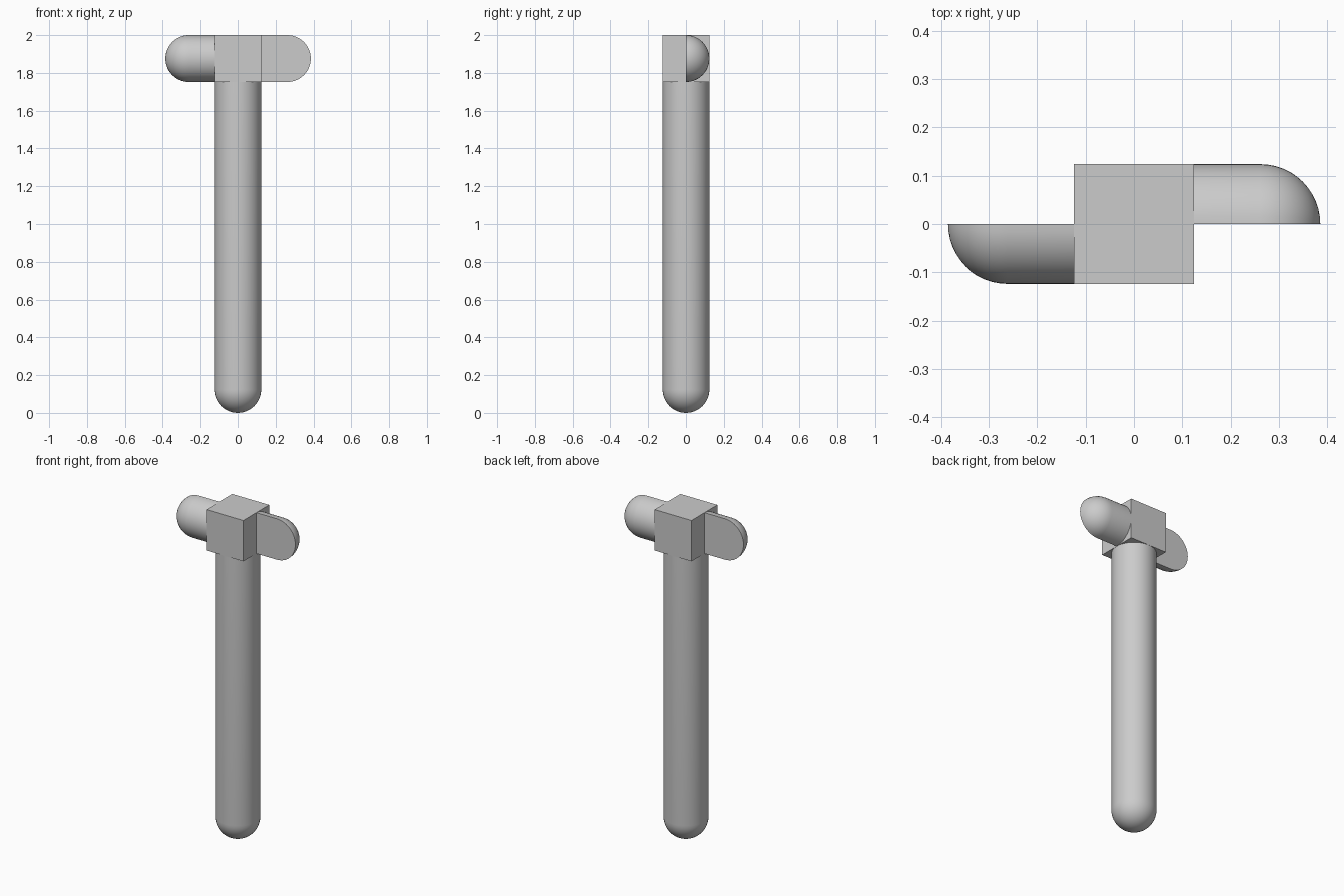
import bpy, bmesh, math
from mathutils import Matrix, Vector

if "Cube" in bpy.data.objects:
    bpy.data.objects.remove(bpy.data.objects["Cube"], do_unlink=True)

R = 0.124            # radius of every rounded part, half width of the block
TOP = 2.0
ARM = 0.386          # reach of the arm tips from the centre

grey = bpy.data.materials.new("plain grey")
grey.use_nodes = True
colour = (0.6, 0.6, 0.6, 1.0)
grey.diffuse_color = colour
grey.node_tree.nodes["Principled BSDF"].inputs["Base Color"].default_value = colour


def finish(name, bm, matrix):
    """Turn a bmesh into a named object with smooth curves and sharp edges."""
    bmesh.ops.transform(bm, matrix=matrix, verts=bm.verts)
    bmesh.ops.recalc_face_normals(bm, faces=bm.faces)
    mesh = bpy.data.meshes.new(name)
    bm.to_mesh(mesh)
    bm.free()
    mesh.materials.append(grey)
    mesh.shade_smooth()
    mesh.set_sharp_from_angle(angle=math.radians(30))
    obj = bpy.data.objects.new(name, mesh)
    bpy.context.collection.objects.link(obj)


def rounded_rod(name, start, tip, matrix, half=False):
    """Rod along local z with a domed tip; half keeps only its +y side."""
    bm = bmesh.new()
    profile = [(0, start), (R, start)]
    for i in range(13):
        a = math.pi / 2 * i / 12
        profile.append((R * math.cos(a) if i < 12 else 0, tip - R + R * math.sin(a)))
    verts = [bm.verts.new((x, 0, z)) for x, z in profile]
    edges = [bm.edges.new(pair) for pair in zip(verts, verts[1:])]
    bmesh.ops.spin(bm, geom=verts + edges, cent=(0, 0, 0), axis=(0, 0, 1),
                   angle=math.tau, steps=48)
    bmesh.ops.remove_doubles(bm, verts=bm.verts, dist=1e-5)
    if half:
        bmesh.ops.bisect_plane(bm, geom=bm.verts[:] + bm.edges[:] + bm.faces[:],
                               dist=1e-5, plane_co=(0, 0, 0), plane_no=(0, 1, 0),
                               clear_inner=True)
        bmesh.ops.holes_fill(bm, edges=[e for e in bm.edges if e.is_boundary], sides=0)
    finish(name, bm, matrix)


# Square block at the top
bm = bmesh.new()
bmesh.ops.create_cube(bm, size=2 * R)
centre = Matrix.Translation(Vector((0, 0, TOP - R)))
finish("head_block", bm, centre)

# Long shaft with its domed tip pointing down
rounded_rod("shaft", 2 * R - TOP, 0, Matrix.Rotation(math.pi, 4, "X"))

# Half-round arms, turned half a circle from each other
sideways = Matrix.Rotation(math.pi / 2, 4, "Y")
for name, turn in (("left_arm", 0), ("right_arm", math.pi)):
    rounded_rod(name, R, ARM, centre @ Matrix.Rotation(turn, 4, "Z") @ sideways, half=True)
